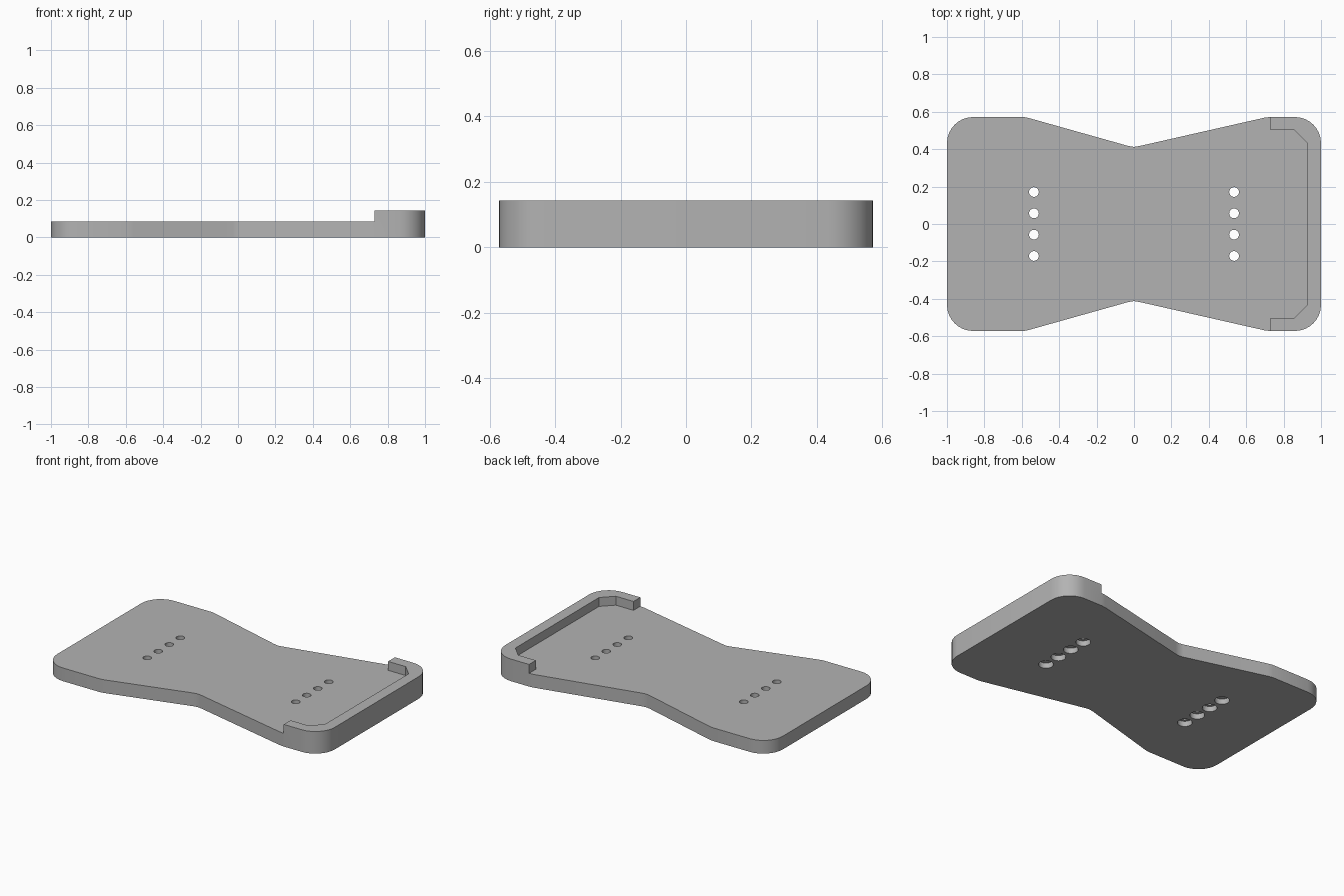
import bpy
import bmesh
from math import sin, cos, pi, radians

cube = bpy.data.objects.get("Cube")
if cube:
    bpy.data.objects.remove(cube, do_unlink=True)

HALF_X, HALF_Y = 1.0, 0.572
PLATE_Z, RIM_Z = 0.086, 0.144
RADIUS = 0.14

grey = bpy.data.materials.new("mid_grey")
grey.use_nodes = True
COLOUR = (0.45, 0.45, 0.45, 1)
grey.diffuse_color = COLOUR
grey.node_tree.nodes["Principled BSDF"].inputs["Base Color"].default_value = COLOUR


def prism(name, points, z0, z1):
    """Extrude a counter-clockwise outline from z0 to z1."""
    bm = bmesh.new()
    face = bm.faces.new([bm.verts.new((x, y, z0)) for x, y in points])
    top = bmesh.ops.extrude_face_region(bm, geom=[face])["geom"]
    verts = [v for v in top if isinstance(v, bmesh.types.BMVert)]
    bmesh.ops.translate(bm, verts=verts, vec=(0, 0, z1 - z0))
    bmesh.ops.recalc_face_normals(bm, faces=bm.faces)
    mesh = bpy.data.meshes.new(name)
    bm.to_mesh(mesh)
    bm.free()
    mesh.materials.append(grey)
    obj = bpy.data.objects.new(name, mesh)
    bpy.context.collection.objects.link(obj)
    return obj


def arc(cx, cy, r, start, end, steps):
    angles = [start + (end - start) * i / steps for i in range(steps + 1)]
    return [(cx + r * cos(a), cy + r * sin(a)) for a in angles]


def mirrored(half):
    """Close an outline running right to left with its reflection in y."""
    return half + [(x, -y) for x, y in reversed(half)]


def cut(target, cutter):
    cutter.hide_render = True
    mod = target.modifiers.new("cut", "BOOLEAN")
    mod.operation = "DIFFERENCE"
    mod.solver = "EXACT"
    mod.object = cutter
    bpy.context.view_layer.objects.active = target
    bpy.ops.object.modifier_apply(modifier=mod.name)
    bpy.data.objects.remove(cutter, do_unlink=True)


# Waisted plate with rounded corners
cx, cy = HALF_X - RADIUS, HALF_Y - RADIUS
waist = [(0.73, HALF_Y), (0.70, 0.569), (0.03, 0.417), (0, 0.412),
         (-0.03, 0.417), (-0.56, 0.566), (-0.59, HALF_Y)]
half = (arc(cx, cy, RADIUS, 0, pi / 2, 8) + waist
        + arc(-cx, cy, RADIUS, pi / 2, pi, 8))
plate = prism("rimmed_plate", mirrored(half), 0, RIM_Z)

# Lower the deck, leaving the raised rim around the left end
recess = [(0.928, 0.43), (0.857, 0.502), (0.73, 0.502), (0.73, 0.8), (-1.2, 0.8)]
cut(plate, prism("deck_cutter", mirrored(recess), PLATE_Z, 0.3))

# Two rows of screw holes, counterbored underneath
for x in (-0.535, 0.535):
    for i in range(4):
        y = (i - 1.5) * 0.114
        for r, z in ((0.026, 0.3), (0.044, 0.035)):
            ring = arc(x, y, r, 0, 2 * pi, 24)[:-1]
            cut(plate, prism("hole_cutter", ring, -0.1, z))

bpy.ops.object.select_all(action="DESELECT")
plate.select_set(True)
bpy.context.view_layer.objects.active = plate
bpy.ops.object.shade_smooth_by_angle(angle=radians(30))
